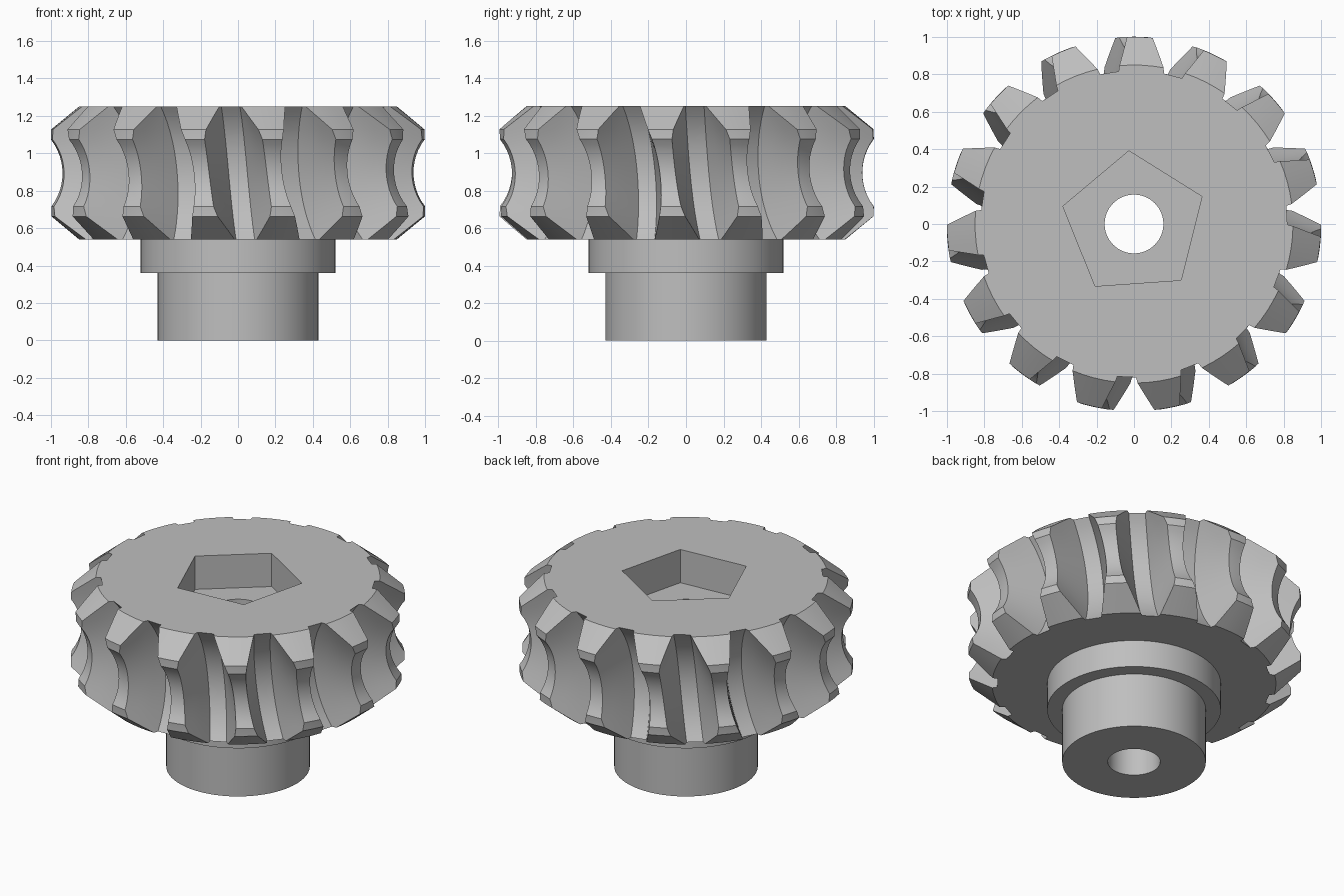
import bpy, bmesh, math

if "Cube" in bpy.data.objects:
    bpy.data.objects.remove(bpy.data.objects["Cube"])

TEETH = 15
PITCH = 2 * math.pi / TEETH
BOTTOM, MID, TOP = 0.54, 0.895, 1.25
WORM_AXIS = 1.235        # radius at which the mating worm would run
TIP_R, ROOT_R = 0.295, 0.546
TWIST = 0.135            # helix, radians per unit of height

steel = bpy.data.materials.new("light_grey_steel")
steel.use_nodes = True
grey = (0.52, 0.52, 0.52, 1)
steel.diffuse_color = grey
steel.node_tree.nodes["Principled BSDF"].inputs["Base Color"].default_value = grey


def make(name, bm):
    bmesh.ops.recalc_face_normals(bm, faces=bm.faces)
    mesh = bpy.data.meshes.new(name)
    bm.to_mesh(mesh)
    bm.free()
    obj = bpy.data.objects.new(name, mesh)
    bpy.context.collection.objects.link(obj)
    mesh.materials.append(steel)
    return obj


def bridge(bm, a, b):
    n = len(a)
    for i in range(n):
        j = (i + 1) % n
        bm.faces.new((a[i], a[j], b[j], b[i]))


def ring(bm, r, z, count, start=0.0):
    return [bm.verts.new((r * math.cos(start + 2 * math.pi * i / count),
                          r * math.sin(start + 2 * math.pi * i / count), z))
            for i in range(count)]


def prism(name, r, z0, z1, count, start=0.0):
    bm = bmesh.new()
    low, high = ring(bm, r, z0, count, start), ring(bm, r, z1, count, start)
    bridge(bm, low, high)
    bm.faces.new(low)
    bm.faces.new(high)
    return make(name, bm)


def tip_radius(dz):
    # bevelled shoulder, short land, then concave throat
    dz = abs(dz)
    if dz > 0.232:
        return 1 - 0.15 * (dz - 0.232) / (0.355 - 0.232)
    if dz > 0.18:
        return 1.0
    return WORM_AXIS - math.sqrt(TIP_R ** 2 - dz ** 2)


def root_radius(dz):
    return WORM_AXIS - math.sqrt(ROOT_R ** 2 - dz ** 2)


def half_gap(r, dz):
    # half the angular width of the groove at a point
    rho = math.hypot(WORM_AXIS - r, dz)
    return (0.10 + 0.84 * (ROOT_R - rho)) / (2 * r)


def tooth_ring(bm, dz):
    tip, root = tip_radius(dz), root_radius(dz)
    flank = [root + (tip - root) * t for t in (0, 0.33, 0.67, 1)]
    outline = [(r, -half_gap(r, dz)) for r in reversed(flank)]
    outline += [(r, half_gap(r, dz)) for r in flank]
    edge = half_gap(tip, dz)
    for k in (1, 2, 3):
        outline.append((tip, edge + (PITCH - 2 * edge) * k / 4))
    verts = []
    for tooth in range(TEETH):
        base = -math.pi / 2 + tooth * PITCH - TWIST * dz
        for r, a in outline:
            verts.append(bm.verts.new((r * math.cos(base + a),
                                       r * math.sin(base + a), MID + dz)))
    return verts


# Toothed wheel: helical rings bridged from bottom to top
half = [0.03, 0.06, 0.09, 0.12, 0.15, 0.18, 0.206, 0.232, 0.273, 0.314, 0.355]
levels = [-d for d in reversed(half)] + [0] + half
bm = bmesh.new()
rings = [tooth_ring(bm, d) for d in levels]
for a, b in zip(rings, rings[1:]):
    bridge(bm, a, b)
bm.faces.new(rings[0])
bm.faces.new(rings[-1])
wheel = make("toothed_wheel", bm)

# Pentagonal socket and bore cut into the wheel
cutters = [prism("socket_cutter", 0.392, TOP - 0.22, TOP + 0.2, 5, math.radians(94)),
           prism("bore_cutter", 0.157, BOTTOM - 0.2, TOP + 0.1, 64)]
for cutter in cutters:
    cutter.hide_render = True
    mod = wheel.modifiers.new("cut", "BOOLEAN")
    mod.operation = "DIFFERENCE"
    mod.solver = "EXACT"
    mod.object = cutter
    bpy.context.view_layer.objects.active = wheel
    bpy.ops.object.modifier_apply(modifier=mod.name)
for cutter in cutters:
    bpy.data.objects.remove(cutter)

# Stepped hub with the bore running through it
bm = bmesh.new()
profile = [(0.157, 0), (0.43, 0), (0.43, 0.36), (0.52, 0.36), (0.52, BOTTOM), (0.157, BOTTOM)]
loops = [ring(bm, r, z, 64) for r, z in profile]
for a, b in zip(loops, loops[1:] + loops[:1]):
    bridge(bm, a, b)
hub = make("stepped_hub", bm)

bpy.ops.object.select_all(action="DESELECT")
for obj in (wheel, hub):
    obj.select_set(True)
bpy.context.view_layer.objects.active = wheel
bpy.ops.object.shade_smooth_by_angle(angle=math.radians(25))
